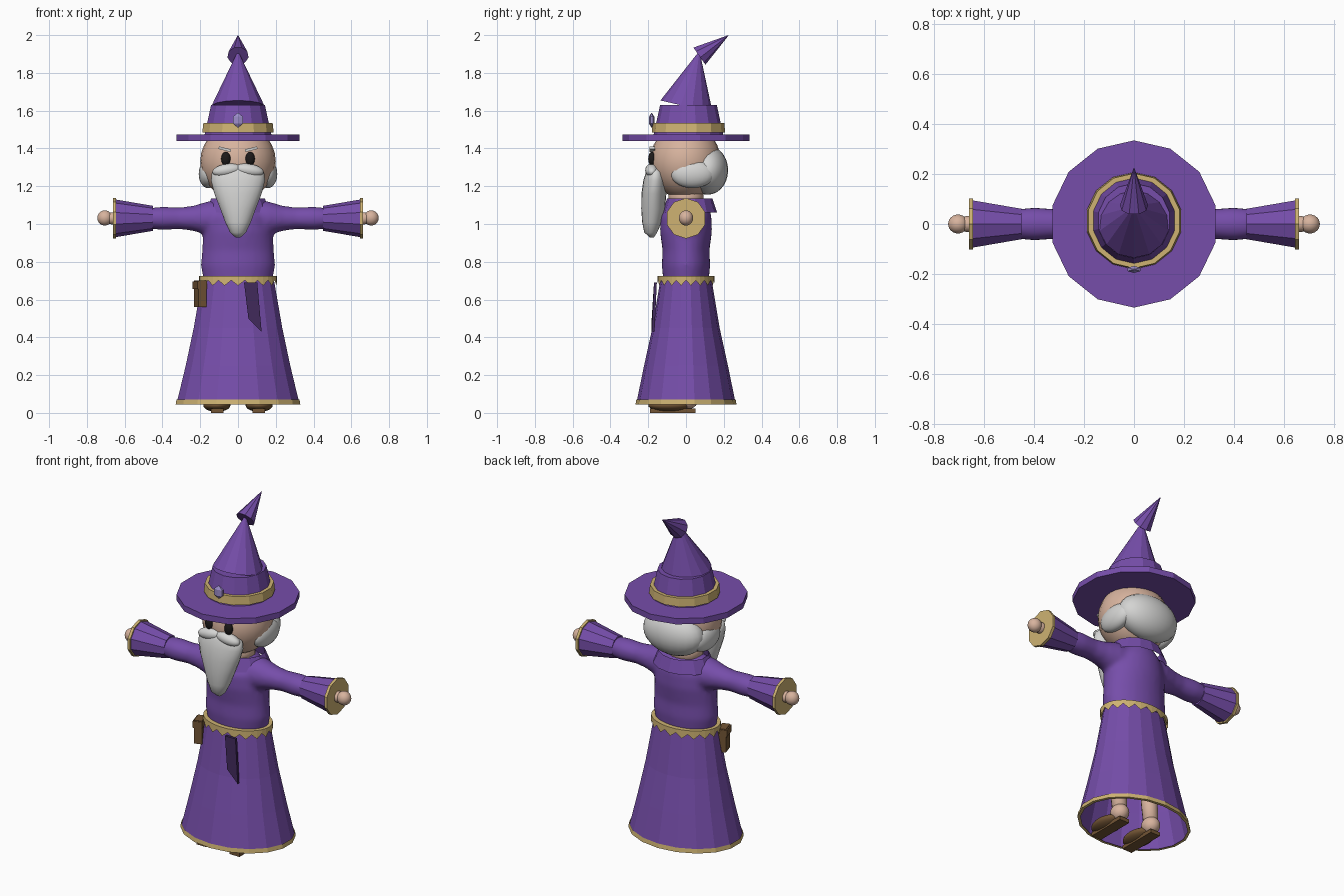
import bpy, bmesh, math
from mathutils import Matrix, Vector

if "Cube" in bpy.data.objects:
    bpy.data.objects.remove(bpy.data.objects["Cube"])


def material(name, rgb):
    m = bpy.data.materials.new(name)
    m.use_nodes = True
    m.diffuse_color = (*rgb, 1)
    m.node_tree.nodes["Principled BSDF"].inputs["Base Color"].default_value = (*rgb, 1)
    return m


PURPLE = material("purple_cloth", (0.18, 0.075, 0.4))
DARK = material("dark_purple", (0.05, 0.022, 0.1))
GOLD = material("gold_trim", (0.62, 0.45, 0.17))
SKIN = material("skin", (0.68, 0.45, 0.34))
HAIR = material("white_hair", (0.66, 0.66, 0.65))
BROWN = material("brown_leather", (0.17, 0.09, 0.035))
BLACK = material("black_eye", (0.012, 0.01, 0.01))
GEM = material("lilac_gem", (0.34, 0.27, 0.6))


def finish(name, bm, mat, smooth=False):
    bmesh.ops.recalc_face_normals(bm, faces=bm.faces)
    me = bpy.data.meshes.new(name)
    bm.to_mesh(me)
    bm.free()
    me.materials.append(mat)
    ob = bpy.data.objects.new(name, me)
    bpy.context.scene.collection.objects.link(ob)
    for p in me.polygons:
        p.use_smooth = smooth
    return ob


def loft(name, rings, sides, mat, matrix=None, caps=True, smooth=False):
    """Stack of ellipses (centre_y, z, rx, ry) joined into a skin."""
    bm = bmesh.new()
    loops = []
    for cy, z, rx, ry in rings:
        angles = [2 * math.pi * i / sides - math.pi / 2 for i in range(sides)]
        loops.append([bm.verts.new((rx * math.cos(a), cy + ry * math.sin(a), z)) for a in angles])
    for low, high in zip(loops, loops[1:]):
        for i in range(sides):
            j = (i + 1) % sides
            bm.faces.new((low[i], low[j], high[j], high[i]))
    if caps:
        bm.faces.new(loops[0][::-1])
        bm.faces.new(loops[-1])
    if matrix:
        bm.transform(matrix)
    return finish(name, bm, mat, smooth)


def ball(name, centre, radii, mat, tilt=0):
    bm = bmesh.new()
    bmesh.ops.create_uvsphere(bm, u_segments=24, v_segments=14, radius=1)
    bm.transform(Matrix.Translation(centre) @ Matrix.Rotation(tilt, 4, 'Y') @ Matrix.Diagonal((*radii, 1)))
    return finish(name, bm, mat, True)


def box(name, centre, size, mat, axis='Y', angle=0):
    bm = bmesh.new()
    bmesh.ops.create_cube(bm, size=1)
    bm.transform(Matrix.Translation(centre) @ Matrix.Rotation(angle, 4, axis) @ Matrix.Diagonal((*size, 1)))
    return finish(name, bm, mat)


def along(start, direction):
    """Matrix placing local z along a direction."""
    return Matrix.Translation(start) @ Vector(direction).to_track_quat('Z', 'Y').to_matrix().to_4x4()


# Robe skirt, open below, with gold hem
loft("robe_skirt", [(0, 0.05, 0.33, 0.263), (0, 0.25, 0.281, 0.222), (0, 0.45, 0.238, 0.178),
                    (0, 0.71, 0.192, 0.135)], 18, PURPLE, caps=False)
loft("robe_hem", [(0, 0.045, 0.318, 0.25), (0, 0.045, 0.335, 0.267), (0, 0.07, 0.331, 0.263)],
     18, GOLD, caps=False)

# Belt with a jagged lower edge
belt = loft("belt", [(0, 0.69, 0.207, 0.151), (0, 0.725, 0.206, 0.15), (0, 0.725, 0.18, 0.12)],
            36, GOLD, caps=False)
for k, v in enumerate(belt.data.vertices[:36]):
    v.co.z += 0.012 if k % 2 else -0.016

# Sash end and belt pouch
sash = box("sash_end", (0.075, -0.162, 0.57), (0.07, 0.015, 0.22), DARK)
for v in sash.data.vertices:
    if v.co.z < 0.57:
        v.co.z = 0.43 if v.co.x > 0.075 else 0.5
        v.co.x += 0.015
        v.co.y -= 0.012
    else:
        v.co.z = 0.69
        v.co.x -= 0.008
box("belt_pouch", (-0.2, -0.075, 0.63), (0.045, 0.075, 0.14), BROWN, 'Z', 0.3)
box("pouch_flap", (-0.202, -0.076, 0.675), (0.054, 0.082, 0.04), BROWN, 'Z', 0.3)

# Torso and arms, fused into one soft body
body = loft("robe_body", [(0, 0.69, 0.18, 0.12), (0, 0.78, 0.197, 0.128), (0, 0.86, 0.19, 0.124),
                          (0, 0.96, 0.185, 0.138), (0, 1.04, 0.17, 0.135), (0.01, 1.1, 0.12, 0.11),
                          (0.01, 1.13, 0.07, 0.07)], 28, PURPLE)
pieces = [body]
for s in (-1, 1):
    pieces.append(loft("arm", [(0, 0.05, 0.095, 0.1), (0, 0.16, 0.088, 0.09), (0, 0.24, 0.07, 0.066),
                               (0, 0.31, 0.06, 0.058), (0, 0.4, 0.067, 0.062), (0, 0.47, 0.06, 0.056)],
                       20, PURPLE, along((0, 0, 1.03), (s, 0, 0))))
bm = bmesh.new()
for p in pieces:
    bm.from_mesh(p.data)
bm.to_mesh(body.data)
bm.free()
for p in pieces[1:]:
    bpy.data.objects.remove(p)
remesh = body.modifiers.new("fuse", 'REMESH')
remesh.mode = 'VOXEL'
remesh.voxel_size = 0.014
remesh.use_smooth_shade = True
soften = body.modifiers.new("soften", 'SMOOTH')
soften.factor = 0.5
soften.iterations = 5

# Collar
loft("collar", [(0.02, 1.06, 0.18, 0.145), (0.02, 1.135, 0.145, 0.12)], 14, PURPLE, caps=False)
loft("neck", [(0, 1.08, 0.095, 0.09), (0, 1.2, 0.1, 0.095)], 20, SKIN, smooth=True)

# Sleeves, cuffs, hands, feet
for s, side in ((-1, "right"), (1, "left")):
    wrist = along((0, 0, 1.03), (s, 0, 0))
    loft(side + "_sleeve", [(0, 0.45, 0.064, 0.066), (0, 0.65, 0.1, 0.1)], 10, PURPLE, wrist)
    loft(side + "_cuff", [(0, 0.645, 0.107, 0.107), (0, 0.662, 0.107, 0.107)], 10, GOLD, wrist)
    ball(side + "_hand", (s * 0.705, 0, 1.032), (0.04, 0.038, 0.04), SKIN)
    ball(side + "_wrist", (s * 0.665, 0, 1.03), (0.045, 0.032, 0.032), SKIN)
    ball(side + "_heel", (s * 0.11, 0.01, 0.07), (0.05, 0.055, 0.05), SKIN)
    loft(side + "_shin", [(0.01, 0.07, 0.04, 0.04), (0, 0.2, 0.045, 0.045), (0, 0.42, 0.06, 0.06)],
         16, SKIN, Matrix.Translation((s * 0.11, 0, 0)), smooth=True)
    ball(side + "_shoe", (s * 0.112, -0.09, 0.04), (0.072, 0.11, 0.034), BROWN)
    box(side + "_sole", (s * 0.11, -0.07, 0.011), (0.065, 0.24, 0.022), BROWN)

# Head and face
ball("head", (0, -0.003, 1.33), (0.2, 0.188, 0.2), SKIN)
ball("back_hair", (0, 0.115, 1.285), (0.19, 0.108, 0.13), HAIR)
for s, side in ((-1, "right"), (1, "left")):
    ball(side + "_side_hair", (s * 0.158, 0.035, 1.265), (0.05, 0.115, 0.075), HAIR)
    ball(side + "_eye", (s * 0.064, -0.18, 1.345), (0.025, 0.02, 0.037), BLACK)
    box(side + "_eyebrow", (s * 0.07, -0.178, 1.396), (0.066, 0.03, 0.014), HAIR, 'Y', -s * 0.25)
    ball(side + "_moustache", (s * 0.058, -0.18, 1.285), (0.078, 0.036, 0.034), HAIR, s * 0.15)

# Beard
loft("beard", [(-0.18, 0.928, 0.012, 0.01), (-0.187, 0.955, 0.042, 0.034), (-0.18, 1.01, 0.068, 0.052),
               (-0.174, 1.08, 0.094, 0.063), (-0.17, 1.16, 0.125, 0.066), (-0.163, 1.23, 0.143, 0.063),
               (-0.16, 1.275, 0.138, 0.052), (-0.165, 1.305, 0.09, 0.032)], 20, HAIR, smooth=True)

# Hat: brim, crown, band, tilted cone and bent tip
loft("hat_brim", [(0, 1.44, 0.335, 0.335), (0, 1.475, 0.335, 0.335)], 14, PURPLE)
loft("hat_crown", [(0.013, 1.47, 0.182, 0.185), (0.013, 1.63, 0.146, 0.15)], 14, PURPLE)
loft("hat_band", [(0.013, 1.485, 0.194, 0.194), (0.013, 1.535, 0.188, 0.19)], 14, GOLD)
loft("hat_cone", [(0, 0, 0.142, 0.142), (0, 0.29, 0.006, 0.006)], 14, PURPLE,
     along((0, 0.003, 1.622), (0, 0.066, 0.285)))
loft("hat_tip", [(0, 0, 0.057, 0.057), (0, 0.188, 0.0015, 0.0015)], 9, PURPLE,
     along((0, 0.07, 1.89), (0, 0.155, 0.109)))

# Hat gem
loft("hat_gem", [(0, -0.038, 0.003, 0.002), (0, -0.018, 0.03, 0.014), (0, 0.018, 0.03, 0.014),
                 (0, 0.038, 0.003, 0.002)], 6, GEM, Matrix.Translation((0, -0.182, 1.55)))
